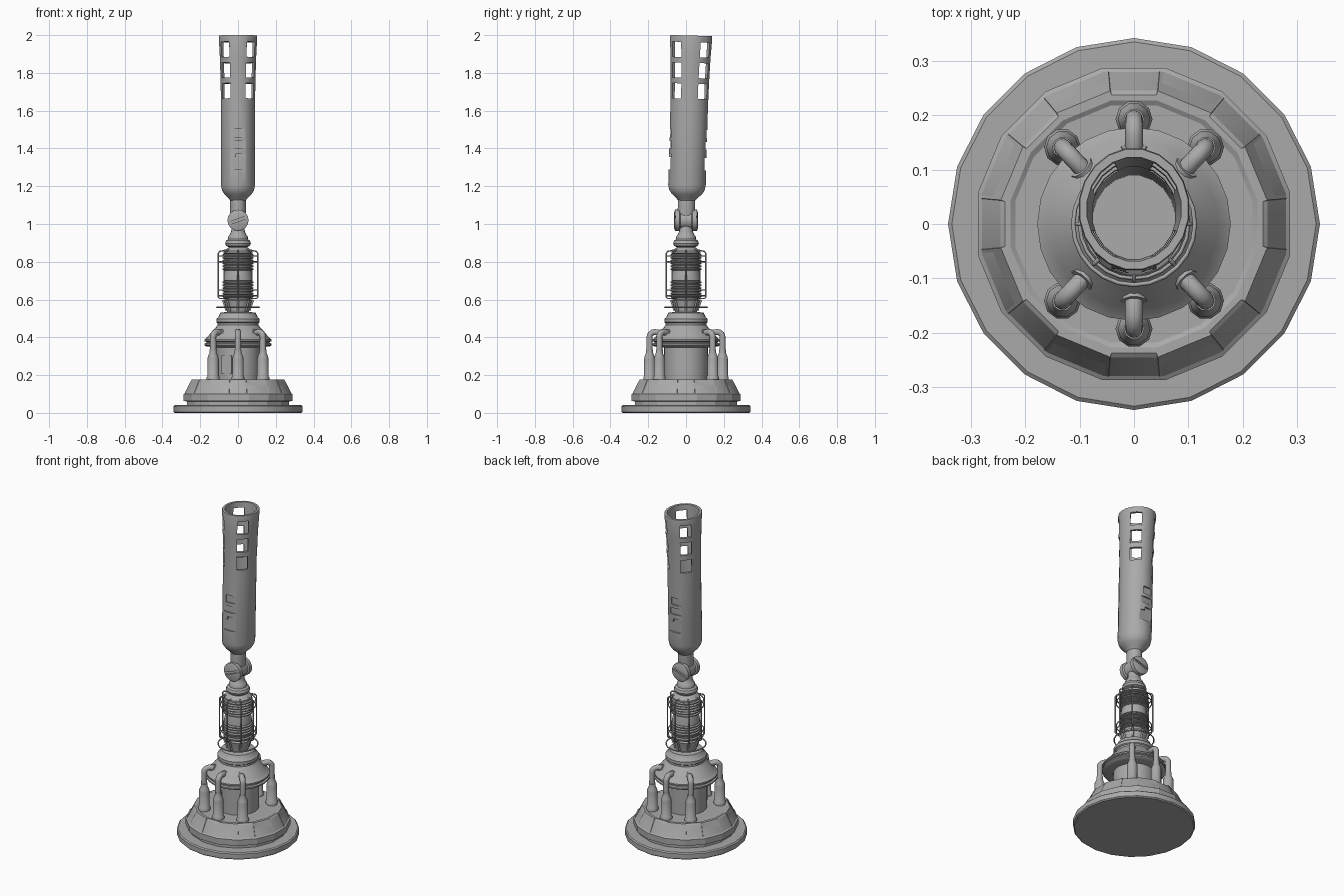
import bpy, bmesh, math
from math import cos, sin, pi, radians
from mathutils import Matrix, Vector

if "Cube" in bpy.data.objects:
    bpy.data.objects.remove(bpy.data.objects["Cube"])

metal = bpy.data.materials.new("grey_metal")
metal.use_nodes = True
GREY = (0.4, 0.4, 0.4, 1)
metal.diffuse_color = GREY
metal.node_tree.nodes["Principled BSDF"].inputs["Base Color"].default_value = GREY


def finish(name, bm, smooth=35):
    bmesh.ops.recalc_face_normals(bm, faces=bm.faces)
    me = bpy.data.meshes.new(name)
    bm.to_mesh(me)
    bm.free()
    ob = bpy.data.objects.new(name, me)
    bpy.context.collection.objects.link(ob)
    me.materials.append(metal)
    if smooth:
        shade(ob, smooth)
    return ob


def shade(ob, angle):
    bpy.ops.object.select_all(action='DESELECT')
    ob.select_set(True)
    bpy.context.view_layer.objects.active = ob
    bpy.ops.object.shade_smooth_by_angle(angle=radians(angle))


def lathe(name, profile, sides=20, turn=0.0, smooth=35, closed=False):
    """Spin (radius, z) points around z; ends are capped unless closed."""
    bm = bmesh.new()
    rings = [[bm.verts.new((r * cos(turn + 2 * pi * i / sides),
                            r * sin(turn + 2 * pi * i / sides), z))
              for i in range(sides)] for r, z in profile]
    pairs = list(zip(rings, rings[1:])) + ([(rings[-1], rings[0])] if closed else [])
    for a, b in pairs:
        for i in range(sides):
            j = (i + 1) % sides
            bm.faces.new((a[i], a[j], b[j], b[i]))
    if not closed:
        bm.faces.new(rings[0])
        bm.faces.new(rings[-1])
    return finish(name, bm, smooth)


def box(name, size, loc, rot=None, smooth=0):
    bm = bmesh.new()
    m = Matrix.Translation(loc) @ (rot or Matrix()) @ Matrix.Diagonal((*size, 1))
    bmesh.ops.create_cube(bm, size=1, matrix=m)
    return finish(name, bm, smooth)


def ring(name, r, z, t):
    pts = [(r + t * cos(a * pi / 3), z + t * sin(a * pi / 3)) for a in range(6)]
    return lathe(name, pts, 24, closed=True, smooth=70)


def tube(name, pts, radius, res=3):
    cu = bpy.data.curves.new(name, 'CURVE')
    cu.dimensions = '3D'
    cu.bevel_depth, cu.bevel_resolution, cu.use_fill_caps = radius, res, True
    sp = cu.splines.new('POLY')
    sp.points.add(len(pts) - 1)
    for p, co in zip(sp.points, pts):
        p.co = (*co, 1)
    sp.use_smooth = True
    cu.materials.append(metal)
    ob = bpy.data.objects.new(name, cu)
    bpy.context.collection.objects.link(ob)
    return ob


def radial(a, path):
    """Place (radius, z) points in the vertical plane at angle a."""
    return [(r * cos(a), r * sin(a), z) for r, z in path]


def carve(ob, cutters):
    for c in cutters:
        c.hide_render = True
        mod = ob.modifiers.new("cut", 'BOOLEAN')
        mod.operation, mod.solver, mod.object = 'DIFFERENCE', 'EXACT', c
        bpy.context.view_layer.objects.active = ob
        bpy.ops.object.modifier_apply(modifier=mod.name)
        bpy.data.objects.remove(c)


# Base plate and sloped plinth
lathe("base_plate", [(.335, 0), (.342, .006), (.342, .036), (.335, .042)], 20)
lathe("plinth", [(.275, .04), (.275, .06), (.293, .064), (.293, .1), (.285, .105),
                 (.25, .172), (.242, .178), (.232, .178), (.222, .172)], 16, pi / 16, 20)

# Raised panels on alternate plinth faces
for k in range(8):
    a = pi / 8 + k * pi / 4
    bm = bmesh.new()
    corners = []
    for depth in (0, .017):
        for r, z, w in ((.278, .106, .064), (.243, .178, .053)):
            for s in (-1, 1):
                r2 = r - depth
                corners.append(bm.verts.new((r2 * cos(a) - s * w * sin(a),
                                             r2 * sin(a) + s * w * cos(a), z)))
    bmesh.ops.convex_hull(bm, input=corners)
    finish("plinth_panel", bm, 0)

# Central drum, flange and dome
lathe("drum", [(.117, .17), (.117, .345), (.15, .35), (.172, .353), (.178, .358), (.178, .366),
               (.168, .37), (.168, .376), (.178, .38), (.178, .388), (.17, .394),
               (.155, .41), (.135, .435), (.118, .452), (.108, .465), (.108, .475),
               (.115, .48), (.115, .498), (.105, .505), (.094, .53), (.06, .535)], 24)
hatch_turn = Matrix.Rotation(-.53, 4, 'Z')
box("hatch", (.06, .014, .1), (-.058, -.099, .255), hatch_turn)
box("hatch_inset", (.04, .018, .08), (-.058, -.099, .255), hatch_turn)

# Six canisters with pipes bending into the dome
for deg in (47, 90, 133, 227, 270, 313):
    a = radians(deg)
    can = lathe("canister", [(.034, .172), (.034, .19), (.03, .195), (.03, .285), (.027, .3),
                             (.019, .318), (.019, .335)], 10, smooth=40)
    can.location = (.193 * cos(a), .193 * sin(a), 0)
    bend = [(.165 + .028 * cos(t * pi / 10), .402 + .026 * sin(t * pi / 10)) for t in range(6)]
    tube("pipe", radial(a, [(.193, .32)] + bend + [(.145, .425), (.12, .415)]), .0165)
    tube("pipe_collar", radial(a, [(.143, .424), (.125, .416)]), .024)

# Coil core
coil = [(.058, .53), (.06, .545), (.075, .595), (.066, .6)]
for start, count in ((.61, 6), (.755, 6)):
    for i in range(count):
        z = start + i * .015
        coil += [(.07, z), (.082, z + .003), (.082, z + .009), (.07, z + .012)]
    coil += [(.078, z + .016), (.078, z + .026)]
lathe("coil_core", coil + [(.06, .868), (.05, .875)], 20)
for k in range(8):
    a = k * pi / 4
    tube("core_fin", radial(a, [(.06, .54), (.08, .597)]), .006, 1)

# Wire cage
for k in range(8):
    a = k * pi / 4
    tube("cage_rod", radial(a, [(.07, .605), (.098, .605), (.105, .613), (.105, .845),
                                (.098, .855), (.065, .862)]), .004, 1)
for z in (.62, .65, .80, .83):
    ring("cage_ring", .1, z, .0035)
ring("lower_ring", .112, .56, .004)

# Neck below the joint
lathe("lower_neck", [(.05, .86), (.05, .878), (.063, .884), (.068, .897), (.063, .912),
                     (.052, .92), (.052, .932), (.045, .942), (.036, .96), (.034, 1.0)], 16)

# Pivot joint with slotted end caps
joint = lathe("joint", [(.04, -.064), (.056, -.058), (.056, -.035), (.047, -.03),
                        (.047, .03), (.056, .035), (.056, .058), (.04, .064)], 16)
joint.data.transform(Matrix.Translation((0, 0, 1.02)) @ Matrix.Rotation(pi / 2, 4, 'X'))
slot_turn = Matrix.Rotation(radians(-20), 4, 'Y')
carve(joint, [box("slot_cutter", (.2, .016, .014), (0, s * .064, 1.02), slot_turn)
              for s in (-1, 1)])
shade(joint, 35)

# Hollow upper tube: outer wall, rim, inner wall
holder = lathe("upper_tube", [(.04, 1.03), (.043, 1.06), (.043, 1.125), (.055, 1.14),
                              (.075, 1.158), (.088, 1.178), (.094, 1.205), (.094, 1.62),
                              (.096, 1.75), (.1, 1.88), (.106, 1.99), (.104, 2.0), (.09, 2.0),
                              (.086, 1.9), (.08, 1.75), (.08, 1.6), (.079, 1.21)], 20, radians(9))

# Window openings on the four diagonals
cutters = []
for row in range(3):
    for k in range(4):
        a = pi / 4 + k * pi / 2
        cutters.append(box("window_cutter", (.08, .062, .08),
                           (.095 * cos(a), .095 * sin(a), 1.705 + row * .11),
                           Matrix.Rotation(a, 4, 'Z')))
# Recessed plates on front and back
for s in (-1, 1):
    for x, z, w, h in ((.003, 1.32, .105, .065), (.022, 1.362, .065, .02),
                       (.006, 1.418, .08, .04), (.006, 1.48, .06, .045)):
        cutters.append(box("recess_cutter", (w, .05, h), (-s * x, s * .109, z)))
carve(holder, cutters)
shade(holder, 35)

# Slight oval section and backward lean about the joint
lean = Matrix.Rotation(radians(-1.6), 4, 'X')
pivot = Matrix.Translation((0, 0, 1.02))
holder.data.transform(pivot @ lean @ Matrix.Diagonal((.97, 1.07, .998, 1)) @ pivot.inverted())
